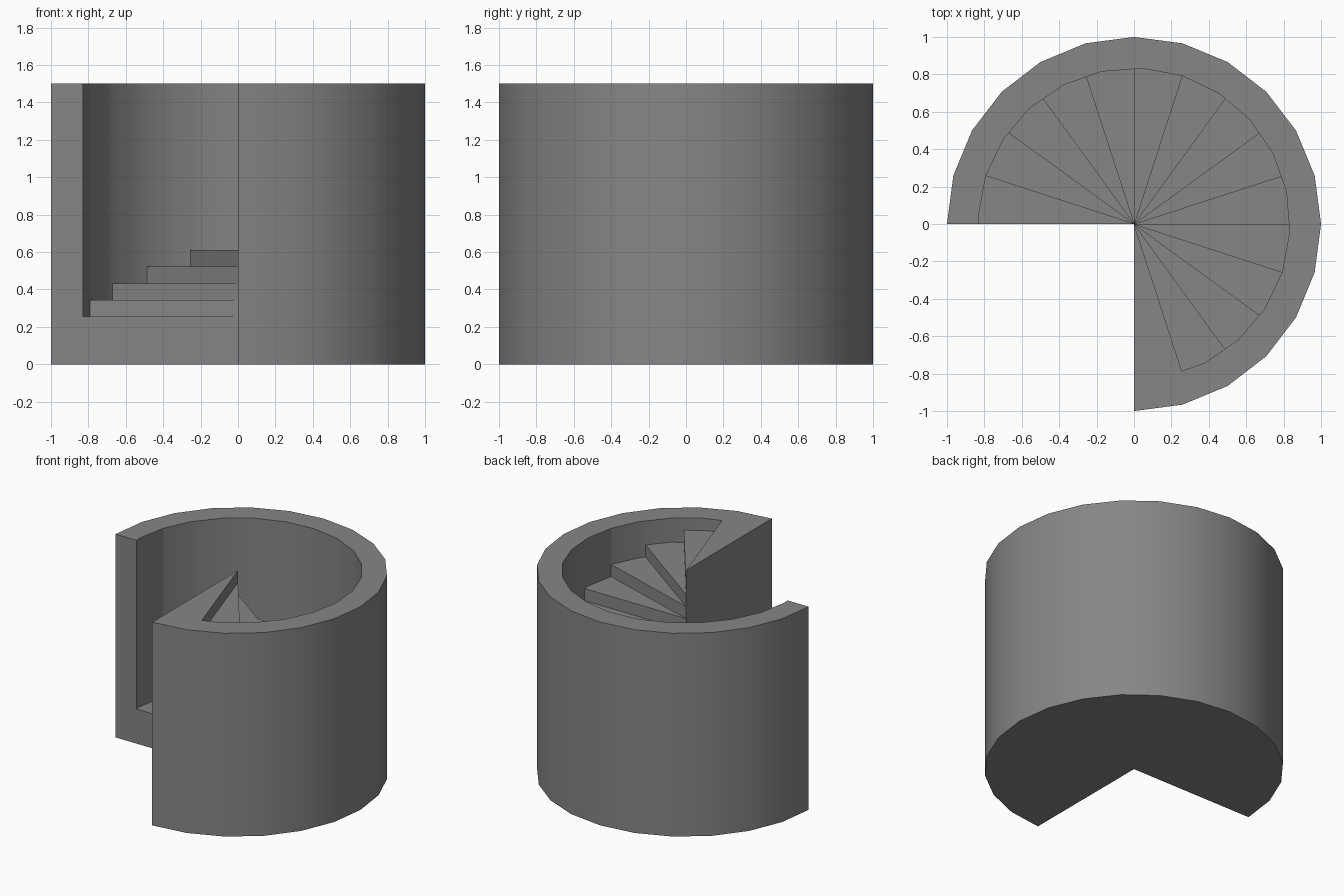
import bpy, bmesh
from math import cos, sin, radians

if "Cube" in bpy.data.objects:
    bpy.data.objects.remove(bpy.data.objects["Cube"])

H, N = 1.5, 14                 # total height, number of steps
H0 = 0.255                     # height of the lowest step
RISE = (H - H0) / N
R_OUT, R_IN = 1.0, 0.833

bm = bmesh.new()


def face(pts):
    bm.faces.new([bm.verts.new(p) for p in pts])


def outer(a, z):
    return (R_OUT * cos(radians(a)), R_OUT * sin(radians(a)), z)


def inner(a, z):
    # point on the faceted inner wall (corners every 15 degrees, offset 12)
    r = R_IN * cos(radians(7.5)) / cos(radians((a - 12) % 15 - 7.5))
    return (r * cos(radians(a)), r * sin(radians(a)), z)


outer_angles = list(range(180, -91, -15))
inner_angles = sorted(set(range(180, -73, -18)) | set(range(177, -72, -15)), reverse=True)

# base and outer wall
face([(0, 0, 0)] + [outer(a, 0) for a in outer_angles])
for a, b in zip(outer_angles, outer_angles[1:]):
    face([outer(b, 0), outer(a, 0), outer(a, H), outer(b, H)])

# top rim with the full-height landing wedge
face([outer(a, H) for a in reversed(outer_angles)]
     + [inner(a, H) for a in inner_angles] + [(0, 0, H)])

# the two cut faces of the open quarter
face([(0, 0, 0), (0, 0, H), outer(-90, H), outer(-90, 0)])
face([outer(180, 0), (0, 0, 0), (0, 0, H0), inner(180, H0), inner(180, H), outer(180, H)])

# winding steps: tread, riser and inner wall
for i in range(N):
    a0, a1, z = 180 - 18 * i, 162 - 18 * i, H0 + RISE * i
    arc = [a for a in inner_angles if a1 <= a <= a0]
    face([(0, 0, z)] + [inner(a, z) for a in reversed(arc)])
    face([(0, 0, z), inner(a1, z), inner(a1, z + RISE), (0, 0, z + RISE)])
    for a, b in zip(arc, arc[1:]):
        face([inner(a, z), inner(b, z), inner(b, H), inner(a, H)])

bmesh.ops.remove_doubles(bm, verts=bm.verts[:], dist=1e-4)
bmesh.ops.recalc_face_normals(bm, faces=bm.faces[:])
mesh = bpy.data.meshes.new("spiral_stair_tower")
bm.to_mesh(mesh)
bm.free()

# dark grey stone
stone = bpy.data.materials.new("dark_grey")
stone.diffuse_color = (0.24, 0.24, 0.24, 1)
stone.use_nodes = True
stone.node_tree.nodes["Principled BSDF"].inputs["Base Color"].default_value = stone.diffuse_color
mesh.materials.append(stone)

obj = bpy.data.objects.new("spiral_stair_tower", mesh)
bpy.context.collection.objects.link(obj)
bpy.context.view_layer.objects.active = obj
obj.select_set(True)
bpy.ops.object.shade_smooth_by_angle(angle=radians(30))
